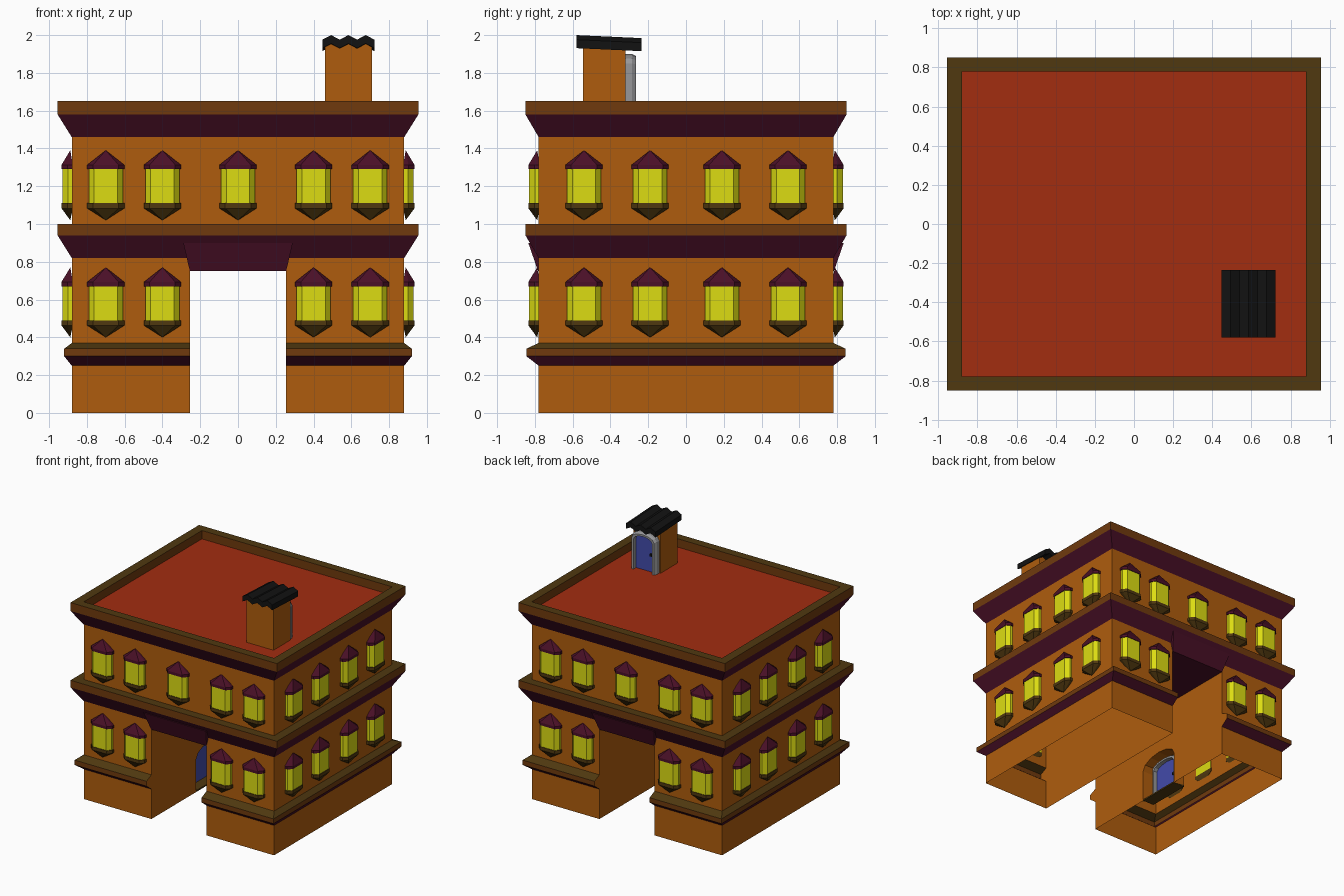
import bpy, bmesh, math
from mathutils import Matrix, Vector

if "Cube" in bpy.data.objects:
    bpy.data.objects.remove(bpy.data.objects["Cube"])

# Flat colours
COLOURS = {
    "orange_wall": (0.43, 0.108, 0.004), "red_roof": (0.36, 0.026, 0.005),
    "dark_purple": (0.068, 0.005, 0.02), "brown_trim": (0.16, 0.042, 0.004),
    "olive_brown": (0.08, 0.04, 0.005), "yellow_glass": (0.72, 0.72, 0.006),
    "black": (0.006, 0.006, 0.006), "grey_frame": (0.31, 0.31, 0.32),
    "blue_door": (0.055, 0.07, 0.40),
}
MATS = []
for n, c in COLOURS.items():
    m = bpy.data.materials.new(n)
    m.diffuse_color = (*c, 1)
    m.use_nodes = True
    m.node_tree.nodes["Principled BSDF"].inputs["Base Color"].default_value = m.diffuse_color
    MATS.append(m)
ORANGE, RED, PURPLE, BROWN, OLIVE, YELLOW, BLACK, GREY, BLUE = range(9)


def loft(name, rings, mats, closed=True, caps=True, cyclic=False, place=Matrix()):
    """Skin a list of point rings; mats gives one colour per band."""
    bm = bmesh.new()
    vs = [[bm.verts.new(p) for p in r] for r in rings]
    n = len(rings[0])
    bands = len(rings) if cyclic else len(rings) - 1
    for i in range(bands):
        a, b = vs[i], vs[(i + 1) % len(vs)]
        for j in range(n if closed else n - 1):
            k = (j + 1) % n
            bm.faces.new((a[j], a[k], b[k], b[j])).material_index = mats[min(i, len(mats) - 1)]
    if caps:
        bm.faces.new(vs[0]).material_index = mats[0]
        bm.faces.new(vs[-1]).material_index = mats[-1]
    bmesh.ops.remove_doubles(bm, verts=bm.verts, dist=1e-5)
    bmesh.ops.recalc_face_normals(bm, faces=bm.faces)
    me = bpy.data.meshes.new(name)
    bm.to_mesh(me)
    bm.free()
    for m in MATS:
        me.materials.append(m)
    ob = bpy.data.objects.new(name, me)
    ob.matrix_world = place
    bpy.context.collection.objects.link(ob)
    return ob


def rect(x0, x1, y0, y1, z):
    return [(x0, y0, z), (x1, y0, z), (x1, y1, z), (x0, y1, z)]


def box(name, x0, x1, y0, y1, z0, z1, mat, place=Matrix()):
    return loft(name, [rect(x0, x1, y0, y1, z0), rect(x0, x1, y0, y1, z1)], [mat], place=place)


def spot(x, y, z, angle):
    """Placement whose local -y points out of the wall."""
    return Matrix.Translation((x, y, z)) @ Matrix.Rotation(math.radians(angle), 4, 'Z')


def arch(hw, spring, rise, y, z0=0.0, n=6):
    pts = [(hw * math.cos(math.pi * i / n), y, spring + rise * math.sin(math.pi * i / n))
           for i in range(n + 1)]
    return [(hw, y, z0)] + pts + [(-hw, y, z0)]


# Body: wall, ledge, two cornices and sunken roof as one stack of rings
W, D = 0.88, 0.78
PROFILE = [(0, 0, 0), (0, 0, .25), (.04, .065, .30), (.04, .065, .34), (0, 0, .37),
           (0, 0, .82), (.075, .07, .94), (.075, .07, 1.0), (0, 0, 1.0), (0, 0, 1.46),
           (.075, .07, 1.58), (.075, .07, 1.65), (0, 0, 1.65), (0, 0, 1.58)]
body = loft("building_shell", [rect(-W - a, W + a, -D - b, D + b, z) for a, b, z in PROFILE], [ORANGE])

# Cut the passage and the door alcove
P = 0.255
passage_cut = box("passage_cutter", -P, P, -1.2, 1.2, -.5, .75, ORANGE)
alcove_cut = loft("alcove_cutter", [arch(.19, .27, .09, 0, -.4), arch(.19, .27, .09, .16, -.4)],
                  [ORANGE], place=spot(-.20, 0, 0, 90))
bpy.context.view_layer.update()
bpy.context.view_layer.objects.active = body
for cutter in (passage_cut, alcove_cut):
    cutter.hide_render = True
    mod = body.modifiers.new("cut", 'BOOLEAN')
    mod.operation, mod.solver, mod.object = 'DIFFERENCE', 'EXACT', cutter
    bpy.ops.object.modifier_apply(modifier=mod.name)
    bpy.data.objects.remove(cutter)

# Colour the shell by direction and height, and open its underside
bm = bmesh.new()
bm.from_mesh(body.data)
bm.normal_update()
gone = []
for f in bm.faces:
    c, nz = f.calc_center_median(), f.normal.z
    outer = abs(c.x) > W - .005 or abs(c.y) > D - .005
    f.material_index = ORANGE
    if nz < -.9 and c.z < .005:
        gone.append(f)
    elif nz > .1:
        f.material_index = RED if abs(c.z - 1.58) < .01 else OLIVE
    elif nz < -.1:
        f.material_index = PURPLE if outer or c.z > .6 else ORANGE
    elif outer and any(abs(c.z - k) < .03 for k in (.32, .97, 1.615)):
        f.material_index = BROWN
bmesh.ops.delete(bm, geom=gone, context='FACES_ONLY')
bm.to_mesh(body.data)
bm.free()

# Lintels over both passage mouths
for side, ang in (("front", 0), ("back", 180)):
    y = -D if ang == 0 else D
    loft(side + "_lintel", [rect(-P, P, -.003, 0, .75), rect(-.29, .29, -.055, 0, .9)],
         [PURPLE], place=spot(0, y, 0, ang))

# Bay window: bracket, sill, glass, eave and pointed roof
BAY = [(-.09, .005), (-.09, -.02), (-.062, -.05), (.062, -.05), (.09, -.02), (.09, .005)]


def bay_window(name, place):
    steps = [(0, 0), (1.09, .063), (1.09, .09), (1, .09), (1, .27), (1.09, .27), (1.09, .293), (0, .37)]
    rings = [[(x * s, y * s - (.008 if s == 0 else 0), z) for x, y in BAY] for s, z in steps]
    # the tips are single points, so only the bands are skinned
    loft(name, rings, [OLIVE, OLIVE, OLIVE, YELLOW, PURPLE, PURPLE, PURPLE], caps=False, place=place)


for storey, z in (("lower", .40), ("upper", 1.02)):
    for side, ang in (("front", 0), ("back", 180)):
        for i, x in enumerate((-.70, -.40, 0, .40, .70)):
            if x or storey == "upper":
                bay_window(f"{storey}_{side}_window_{i + 1}", spot(x, -D if ang == 0 else D, z, ang))
    for side, ang in (("right", 90), ("left", 270)):
        for i, y in enumerate((-.54, -.19, .19, .54)):
            bay_window(f"{storey}_{side}_window_{i + 1}", spot(W if ang == 90 else -W, y, z, ang))


# Arched doors with frame and knob
def door(name, hw, place):
    t = .028
    rings = [arch(hw, .27, .05, 0), arch(hw, .27, .05, -.035), arch(hw - .012, .265, .045, -.055),
             arch(hw - t, .25, .045, -.055), arch(hw - t, .25, .045, 0)]
    loft(name + "_frame", rings, [GREY], closed=False, caps=False, cyclic=True, place=place)
    loft(name + "_panel", [arch(hw - t, .25, .045, 0), arch(hw - t, .25, .045, -.02)], [BLUE], place=place)
    k = hw - t - .03
    box(name + "_knob", k - .009, k + .009, -.034, -.02, .135, .155, BLACK, place)


door("passage_door", .15, spot(-.36, 0, .01, 90))
box("alcove_floor", -.36, -P, -.19, .19, 0, .012, OLIVE)

# Rooftop stair hut with its door facing back
box("stair_hut", .46, .71, -.545, -.32, 1.58, 1.955, ORANGE)
door("stair_hut_door", .115, spot(.585, -.32, 1.58, 180))

# Corrugated sloping hut roof
N = 12
wave = [(.447 + .275 * i / N, 1.988 - .012 * math.cos(2 * math.pi * 3 * i / N)) for i in range(N + 1)]
outline = wave + [(x, z - .045) for x, z in reversed(wave)]
loft("stair_hut_roof", [[(x, -.58, z) for x, z in outline],
                        [(x, -.235, z - .016) for x, z in outline]], [BLACK])
